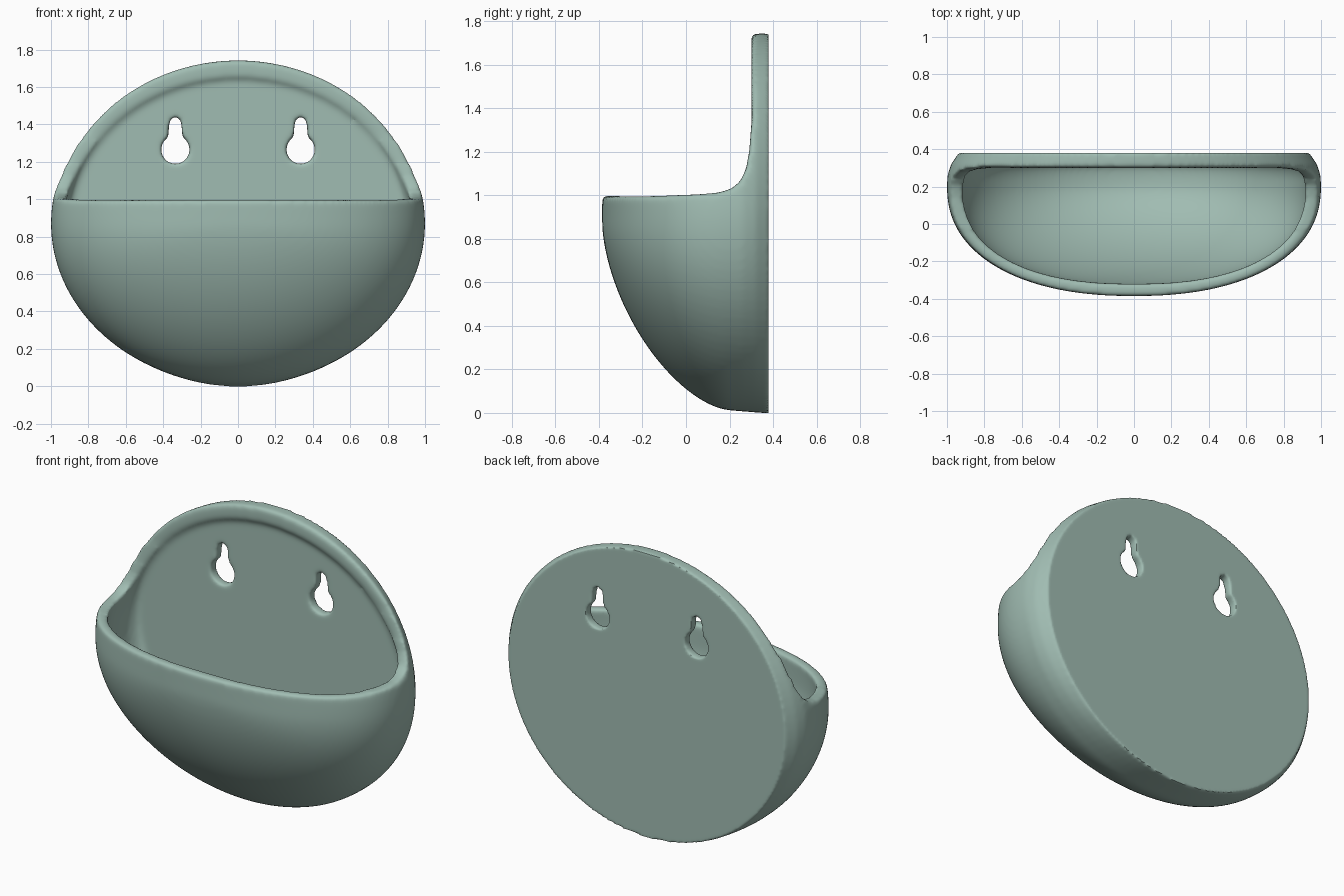
import bpy, bmesh, math

if "Cube" in bpy.data.objects:
    bpy.data.objects.remove(bpy.data.objects["Cube"])

ZC = 0.87  # height of the widest line of the shell


def make_object(name, bm):
    bmesh.ops.recalc_face_normals(bm, faces=bm.faces)
    mesh = bpy.data.meshes.new(name)
    bm.to_mesh(mesh)
    bm.free()
    ob = bpy.data.objects.new(name, mesh)
    bpy.context.collection.objects.link(ob)
    return ob


def dome(name, width, depth, low, high, power, back):
    """Loft of upright ovals from the front tip (y < 0) to the flat back."""
    rows = []
    for i in range(41):
        t = math.radians(1.5 + 88.5 * i / 40)
        d = math.cos(t)
        drop = low * (1 - d ** 1.6) ** 0.61
        w = width * (1 - d ** power) ** (1 / power)
        rows.append((0.2 - depth * d, w, drop, high))
    rows += back
    n = 112
    bm = bmesh.new()
    rings = []
    for y, w, lo, hi in rows:
        ring = []
        for k in range(n):
            a = 2 * math.pi * (k + 0.5) / n
            s = math.sin(a)
            ring.append(bm.verts.new((w * math.cos(a), y, ZC + s * (hi if s > 0 else lo))))
        rings.append(ring)
    for r0, r1 in zip(rings, rings[1:]):
        for k in range(n):
            bm.faces.new((r0[k], r0[(k + 1) % n], r1[(k + 1) % n], r1[k]))
    bm.faces.new(rings[0])
    bm.faces.new(rings[-1])
    return make_object(name, bm)


def prism(name, points, offset):
    """Extrude a closed outline of 3D points along an offset."""
    bm = bmesh.new()
    face = bm.faces.new([bm.verts.new(p) for p in points])
    ext = bmesh.ops.extrude_face_region(bm, geom=[face])
    verts = [e for e in ext["geom"] if isinstance(e, bmesh.types.BMVert)]
    bmesh.ops.translate(bm, verts=verts, vec=offset)
    return make_object(name, bm)


def apply(ob, mod):
    bpy.context.view_layer.objects.active = ob
    bpy.ops.object.modifier_apply(modifier=mod.name)


def cut(ob, cutter):
    mod = ob.modifiers.new("cut", 'BOOLEAN')
    mod.operation = 'DIFFERENCE'
    mod.solver = 'EXACT'
    mod.object = cutter
    apply(ob, mod)
    bpy.data.objects.remove(cutter)


# Solid outer shell: bowl and back plate in one
planter = dome("wall_planter", 1.0, 0.585, 0.858, 0.872, 2.25,
               [(0.26, 0.998, 0.863, 0.872), (0.32, 0.978, 0.868, 0.872),
                (0.38, 0.937, 0.872, 0.872)])

# Remove everything above the rim, with a fillet up to the back plate
side = [(-0.7, 1.0), (-0.2, 0.995), (0.05, 1.003), (0.15, 1.012), (0.21, 1.03), (0.25, 1.065),
        (0.275, 1.12), (0.29, 1.2), (0.302, 1.35), (0.3, 1.5), (0.3, 2.0), (-0.7, 2.0)]
cut(planter, prism("rim_cutter", [(-1.3, y, z) for y, z in side], (2.6, 0, 0)))

# Hollow of the bowl, also leaving the raised border on the plate
cut(planter, dome("hollow_cutter", 0.928, 0.52, 0.80, 0.79, 2.35,
                  [(0.25, 0.928, 0.80, 0.79), (0.29, 0.917, 0.795, 0.785),
                   (0.322, 0.895, 0.78, 0.772)]))

# Two keyhole slots
for x in (-0.335, 0.335):
    outline = []
    for k in range(29):  # round lower part
        a = math.radians(120 + 300 * k / 28)
        outline.append((x + 0.076 * math.cos(a), 0.1, 1.265 + 0.076 * math.sin(a)))
    for k in range(13):  # narrow upper part
        a = math.radians(180 * k / 12)
        outline.append((x + 0.032 * math.cos(a), 0.1, 1.407 + 0.032 * math.sin(a)))
    cut(planter, prism("keyhole_cutter", outline, (0, 0.5, 0)))

# Soften the edges as in a cast piece, keeping the wall side crisp
remesh = planter.modifiers.new("remesh", 'REMESH')
remesh.mode = 'VOXEL'
remesh.voxel_size = 0.0115
apply(planter, remesh)
front = planter.vertex_groups.new(name="front")
front.add([v.index for v in planter.data.vertices if v.co.y < 0.355], 1.0, 'REPLACE')
for group, steps in (("", 3), ("front", 12)):
    soft = planter.modifiers.new("soften", 'SMOOTH')
    soft.factor = 0.5
    soft.iterations = steps
    soft.vertex_group = group
    apply(planter, soft)
planter.vertex_groups.clear()

mat = bpy.data.materials.new("sage_green")
mat.diffuse_color = (0.352, 0.503, 0.445, 1)
mat.use_nodes = True
mat.node_tree.nodes["Principled BSDF"].inputs["Base Color"].default_value = mat.diffuse_color
planter.data.materials.clear()
planter.data.materials.append(mat)

bpy.ops.object.select_all(action='DESELECT')
planter.select_set(True)
bpy.context.view_layer.objects.active = planter
bpy.ops.object.shade_smooth_by_angle(angle=math.radians(50))
